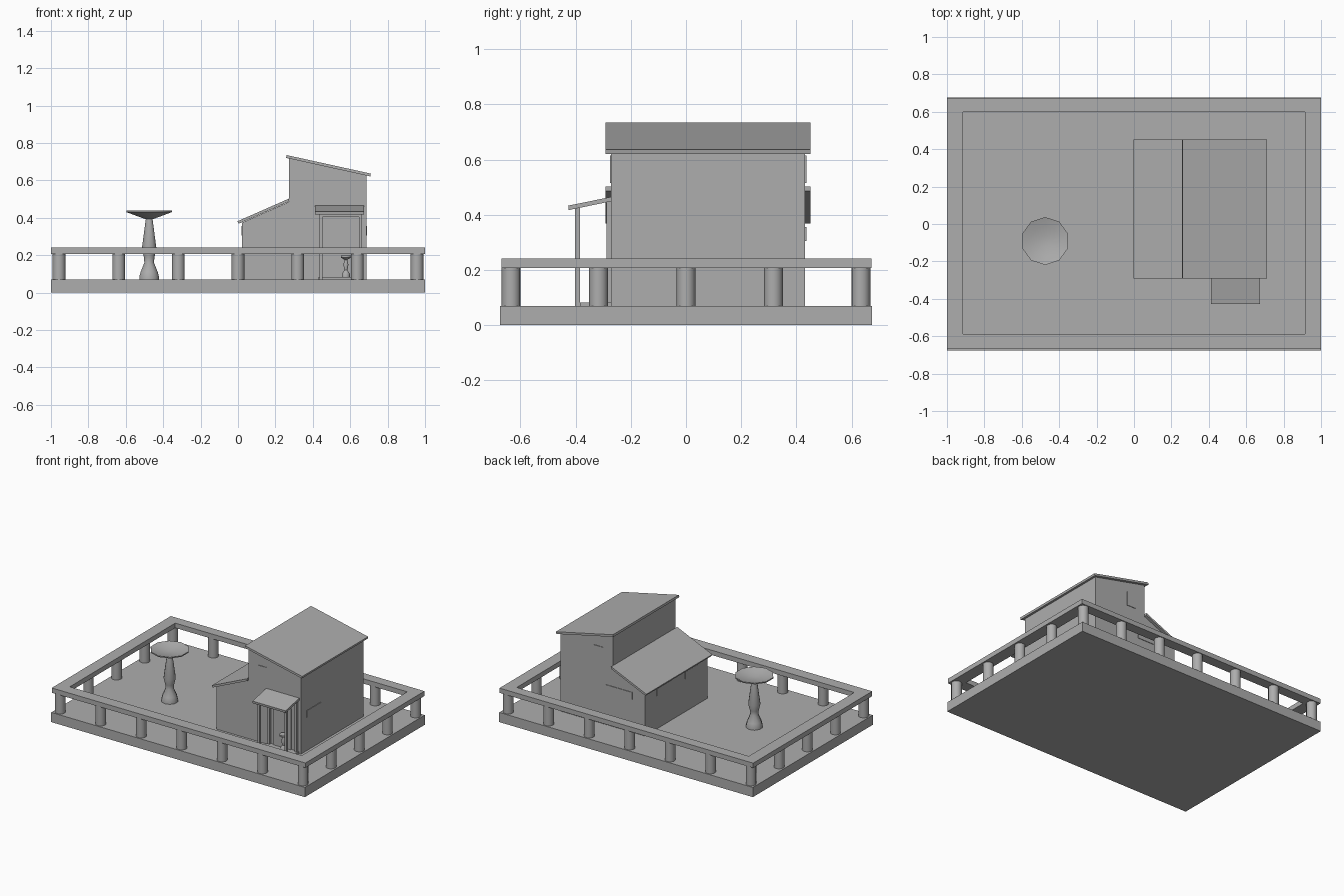
import bpy, bmesh, math
from mathutils import Vector

if "Cube" in bpy.data.objects:
    bpy.data.objects.remove(bpy.data.objects["Cube"], do_unlink=True)

stone = bpy.data.materials.new("plain grey")
stone.use_nodes = True
GREY = (0.42, 0.42, 0.42, 1)
stone.diffuse_color = GREY
stone.node_tree.nodes["Principled BSDF"].inputs["Base Color"].default_value = GREY


def finish(name, bm, smooth=False):
    bmesh.ops.recalc_face_normals(bm, faces=bm.faces)
    mesh = bpy.data.meshes.new(name)
    bm.to_mesh(mesh)
    bm.free()
    mesh.materials.append(stone)
    obj = bpy.data.objects.new(name, mesh)
    bpy.context.collection.objects.link(obj)
    if smooth:
        bpy.ops.object.select_all(action='DESELECT')
        obj.select_set(True)
        bpy.context.view_layer.objects.active = obj
        bpy.ops.object.shade_smooth_by_angle(angle=math.radians(40))


def box(name, x, y, z):
    """Box from (min, max) pairs."""
    bm = bmesh.new()
    bmesh.ops.create_cube(bm, size=1)
    for v in bm.verts:
        v.co = [lo + (c + 0.5) * (hi - lo) for c, (lo, hi) in zip(v.co, (x, y, z))]
    finish(name, bm)


def prism(name, profile, start, end, place):
    """Extrude a 2D profile; place(a, b, t) maps it into space."""
    bm = bmesh.new()
    face = bm.faces.new([bm.verts.new(place(a, b, start)) for a, b in profile])
    offset = Vector(place(0, 0, end)) - Vector(place(0, 0, start))
    new = bmesh.ops.extrude_face_region(bm, geom=[face])["geom"]
    bmesh.ops.translate(bm, vec=offset,
                        verts=[v for v in new if isinstance(v, bmesh.types.BMVert)])
    # The starting face is kept by the extrusion and closes the prism
    finish(name, bm)


def lathe(name, profile, centre, sides):
    """Revolve (radius, height) points, closing both ends."""
    bm = bmesh.new()
    rings = []
    for r, z in profile:
        rings.append([bm.verts.new((centre[0] + r * math.sin(i * math.tau / sides),
                                    centre[1] + r * math.cos(i * math.tau / sides), z))
                      for i in range(sides)])
    for a, b in zip(rings, rings[1:]):
        for i in range(sides):
            j = (i + 1) % sides
            bm.faces.new((a[i], a[j], b[j], b[i]))
    bm.faces.new(rings[0])
    bm.faces.new(rings[-1])
    finish(name, bm, smooth=True)


def along_y(a, b, t):
    return (a, t, b)


def along_x(a, b, t):
    return (t, a, b)


# Base slab and balustrade
box("base_slab", (-1, 1), (-0.675, 0.675), (0, 0.069))
RAIL_Z = (0.207, 0.241)
box("rail_front", (-1, 1), (-0.669, -0.588), RAIL_Z)
box("rail_back", (-1, 1), (0.6, 0.672), RAIL_Z)
for side, name in ((-1, "rail_right"), (1, "rail_left")):
    box(name, sorted((side * 0.915, side)), (-0.588, 0.6), RAIL_Z)

for i in range(-3, 4):
    for j in range(-2, 3):
        if abs(i) == 3 or abs(j) == 2:
            lathe("rail_post", [(0.034, 0.06), (0.034, 0.21)],
                  (i * 0.319, j * 0.317), 16)

# House body with a tall block and a lower lean-to
X0, X1, Y0, Y1 = 0.022, 0.687, -0.272, 0.432
prism("house_walls",
      [(X0, 0.06), (X1, 0.06), (X1, 0.627), (0.274, 0.718),
       (0.274, 0.485), (X0, 0.374)], Y0, Y1, along_y)

# Thin window panes on the walls
T = 0.004
LOW, HIGH = (0.305, 0.355), (0.515, 0.615)
FRONT, BACK = (Y0 - T, Y0), (Y1, Y1 + T)
RIGHT, LEFT = (X1, X1 + T), (X0 - T, X0)
box("front_upper_window", (0.35, 0.42), FRONT, HIGH)
box("back_upper_window", (0.35, 0.42), BACK, HIGH)
box("back_lower_window", (0.12, 0.33), BACK, LOW)
box("side_window", RIGHT, (-0.21, -0.05), LOW)
box("lean_to_window", LEFT, (0.13, 0.3), LOW)
box("lean_to_window", LEFT, (-0.17, -0.02), LOW)

# Door
box("door", (0.472, 0.613), (Y0 - 0.008, Y0), (0.082, 0.372))

# Roofs
ROOF_Y = (-0.292, 0.451)
prism("upper_roof", [(0.26, 0.735), (0.71, 0.636), (0.707, 0.621), (0.257, 0.72)],
      *ROOF_Y, along_y)
prism("lower_roof", [(-0.003, 0.381), (0.274, 0.503), (0.274, 0.487), (0.003, 0.368)],
      *ROOF_Y, along_y)

# Porch
box("porch_floor", (0.43, 0.67), (-0.384, -0.27), (0.06, 0.082))
prism("porch_roof", [(-0.427, 0.433), (-0.27, 0.465), (-0.27, 0.449), (-0.425, 0.417)],
      0.413, 0.674, along_x)
for x in (0.435, 0.647):
    box("porch_post", (x, x + 0.017), (-0.402, -0.384), (0.06, 0.427))
    box("porch_wall_post", (x, x + 0.017), (-0.288, -0.27), (0.08, 0.455))
box("porch_beam", (0.435, 0.664), (-0.4, -0.386), (0.405, 0.422))

# Small pedestal beside the door
lathe("porch_pedestal", [(0.022, 0.08), (0.022, 0.1), (0.009, 0.12), (0.014, 0.15),
                         (0.008, 0.175), (0.028, 0.187), (0.028, 0.197), (0.01, 0.193)],
      (0.577, -0.312), 10)

# Garden bird bath
BATH = (-0.475, -0.091)
lathe("bird_bath_stem", [(0.055, 0.06), (0.055, 0.085), (0.048, 0.11), (0.027, 0.16),
                         (0.03, 0.19), (0.041, 0.235), (0.018, 0.4)], BATH, 10)
lathe("bird_bath_bowl", [(0.022, 0.393), (0.08, 0.413), (0.128, 0.43), (0.128, 0.438),
                         (0.08, 0.424), (0.03, 0.416), (0.005, 0.415)], BATH, 10)
